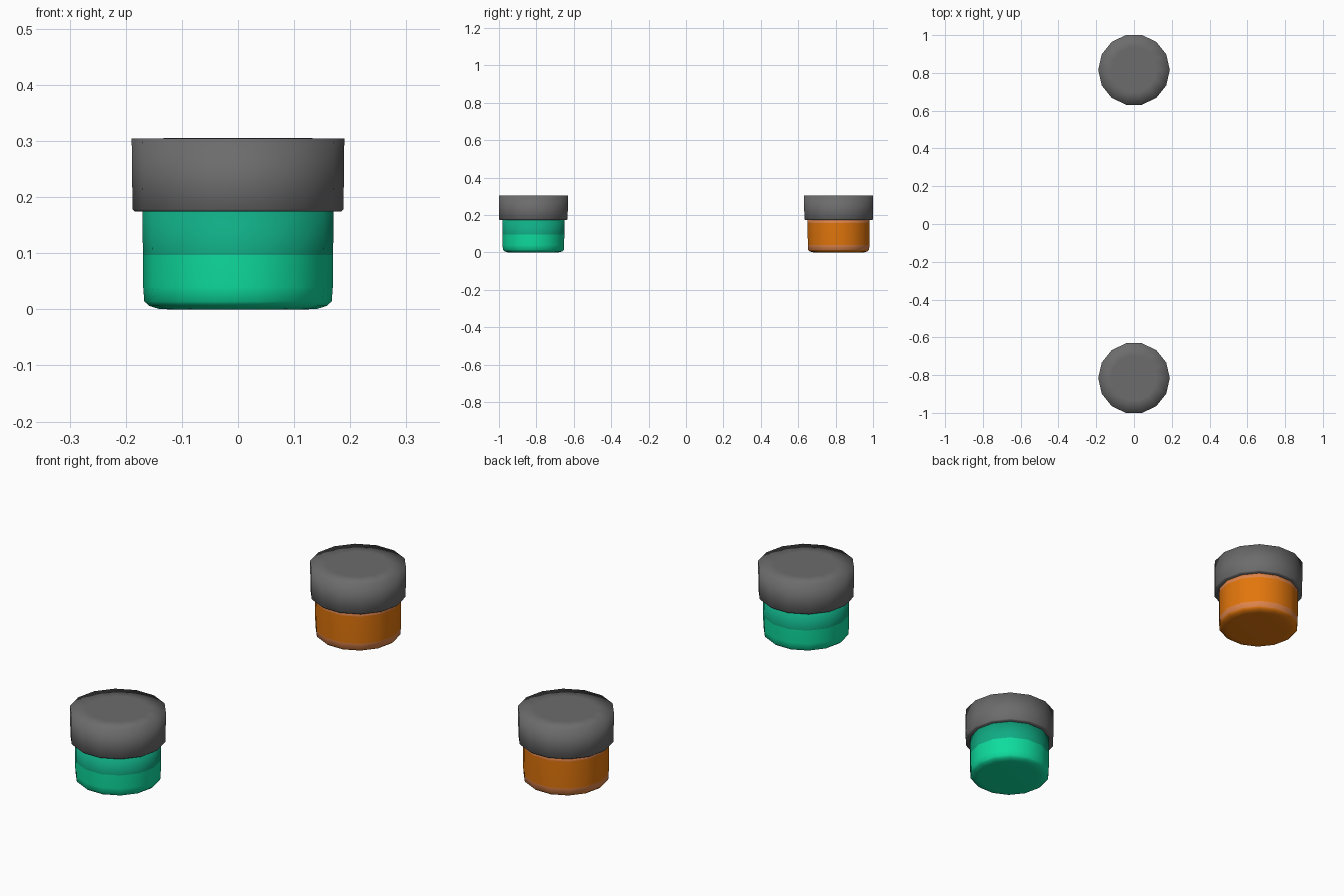
import bpy, bmesh, math

if "Cube" in bpy.data.objects:
    bpy.data.objects.remove(bpy.data.objects["Cube"])

SIDES = 14
OFFSET = 0.816


def material(name, rgb):
    lin = [((c / 255 + 0.055) / 1.055) ** 2.4 if c > 10 else c / 255 / 12.92 for c in rgb]
    m = bpy.data.materials.new(name)
    m.diffuse_color = (*lin, 1)
    m.use_nodes = True
    m.node_tree.nodes["Principled BSDF"].inputs["Base Color"].default_value = m.diffuse_color
    return m


grey = material("lid grey", (108, 108, 108))
green = material("bright green", (14, 220, 158))
deep_green = material("deep green", (16, 172, 132))
orange = material("orange", (226, 118, 12))
peach = material("light orange", (222, 132, 74))


def lathe(name, profile, y, mats, pick=lambda z: 0):
    """Revolve (radius, z) points bottom to top and cap open ends."""
    bm = bmesh.new()
    rings = []
    for r, z in profile:
        rings.append([bm.verts.new((r * math.cos(2 * math.pi * i / SIDES),
                                    r * math.sin(2 * math.pi * i / SIDES), z))
                      for i in range(SIDES)])
    for a, b in zip(rings, rings[1:]):
        for i in range(SIDES):
            j = (i + 1) % SIDES
            bm.faces.new((a[i], a[j], b[j], b[i]))
    bm.faces.new(rings[0][::-1])
    bm.faces.new(rings[-1])
    for f in bm.faces:
        f.smooth = True
        f.material_index = pick(f.calc_center_median().z)
    me = bpy.data.meshes.new(name)
    bm.to_mesh(me)
    bm.free()
    for m in mats:
        me.materials.append(m)
    ob = bpy.data.objects.new(name, me)
    ob.location.y = y
    bpy.context.collection.objects.link(ob)
    return ob


# Rounded base shared by both jars, and the lid profile
base = [(0.125, 0), (0.142, 0.001), (0.158, 0.006), (0.167, 0.014)]
lid = [(0.155, 0.174), (0.184, 0.174), (0.188, 0.178), (0.1895, 0.304), (0.12, 0.305)]

# Green jar in front: bright lower half, deeper upper half
lathe("green_jar", base + [(0.169, 0.04), (0.1695, 0.097), (0.1705, 0.18)],
      -OFFSET, [green, deep_green], lambda z: int(0.097 < z < 0.179))
lathe("green_jar_lid", lid, -OFFSET, [grey])

# Orange jar behind: light bands near the base and under the lid
lathe("orange_jar", base + [(0.169, 0.04), (0.170, 0.157), (0.1705, 0.18)],
      OFFSET, [orange, peach],
      lambda z: int(0.014 < z < 0.04 or 0.157 < z < 0.179))
lathe("orange_jar_lid", lid, OFFSET, [grey])
